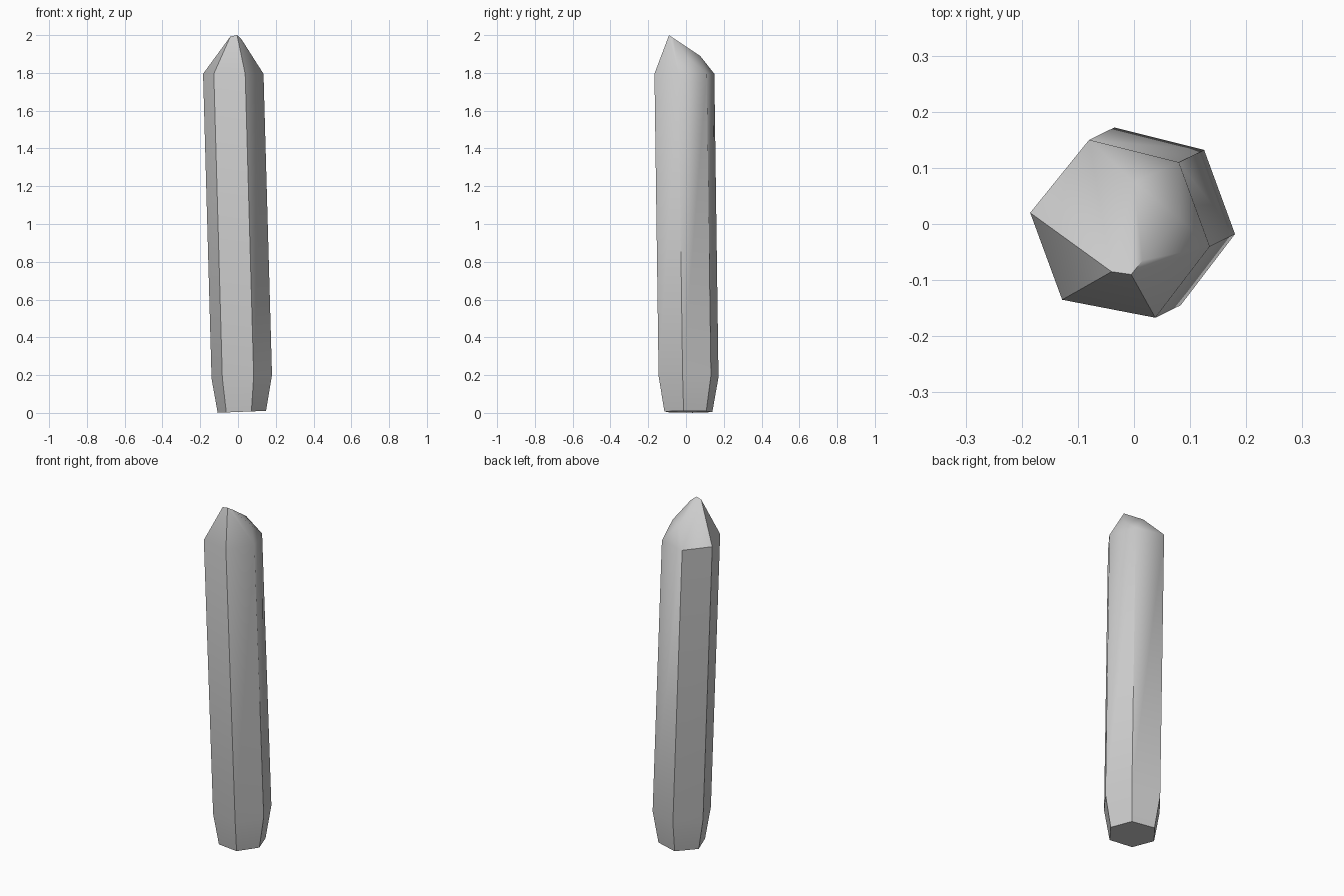
import bpy, bmesh, math
from mathutils import Vector

cube = bpy.data.objects.get("Cube")
if cube:
    bpy.data.objects.remove(cube, do_unlink=True)

# Pale grey stone
stone = bpy.data.materials.new("pale_grey_stone")
stone.use_nodes = True
GREY = (0.6, 0.6, 0.6, 1)
stone.diffuse_color = GREY
stone.node_tree.nodes["Principled BSDF"].inputs["Base Color"].default_value = GREY

# Uneven hexagonal cross-section at the shoulder of the shaft
HEX = [(-0.185, 0.02), (-0.128, -0.135), (0.038, -0.167),
       (0.135, -0.04), (0.08, 0.11), (-0.08, 0.15)]
SHOULDER = 1.795
CENTRE = Vector((0.022, 0.008))

bm = bmesh.new()
lean = Vector((0.045, 0.022))
top, low, foot = [], [], []
for x, y in HEX:
    p = Vector((x, y))
    q = p + lean
    f = CENTRE + (q - CENTRE) * 0.8
    top.append(bm.verts.new((p.x, p.y, SHOULDER)))
    low.append(bm.verts.new((q.x, q.y, 0.19 + 0.06 * q.x)))
    foot.append(bm.verts.new((f.x, f.y, 0.005 + 0.04 * f.x)))

# Leaning shaft, tapered foot and flat base
for a, b in ((foot, low), (low, top)):
    for i in range(6):
        j = (i + 1) % 6
        bm.faces.new((a[i], a[j], b[j], b[i]))
bm.faces.new(list(reversed(foot)))

# Off-centre faceted point
tip = [bm.verts.new(c) for c in (
    (-0.005, -0.09, 2.0), (-0.04, -0.085, 1.993), (0.015, -0.065, 1.983),
    (0.08, 0.01, 1.88), (0.0, 0.075, 1.89))]
bmesh.ops.convex_hull(bm, input=top + tip)
caps = [f for f in bm.faces if all(abs(v.co.z - SHOULDER) < 1e-4 for v in f.verts)]
bmesh.ops.delete(bm, geom=caps, context='FACES_ONLY')
bmesh.ops.recalc_face_normals(bm, faces=bm.faces)

mesh = bpy.data.meshes.new("crystal_shard")
bm.to_mesh(mesh)
bm.free()
mesh.materials.append(stone)
shard = bpy.data.objects.new("crystal_shard", mesh)
bpy.context.collection.objects.link(shard)

# Soft shading with crisp ridges
bpy.ops.object.select_all(action='DESELECT')
shard.select_set(True)
bpy.context.view_layer.objects.active = shard
bpy.ops.object.shade_smooth_by_angle(angle=math.radians(40))
